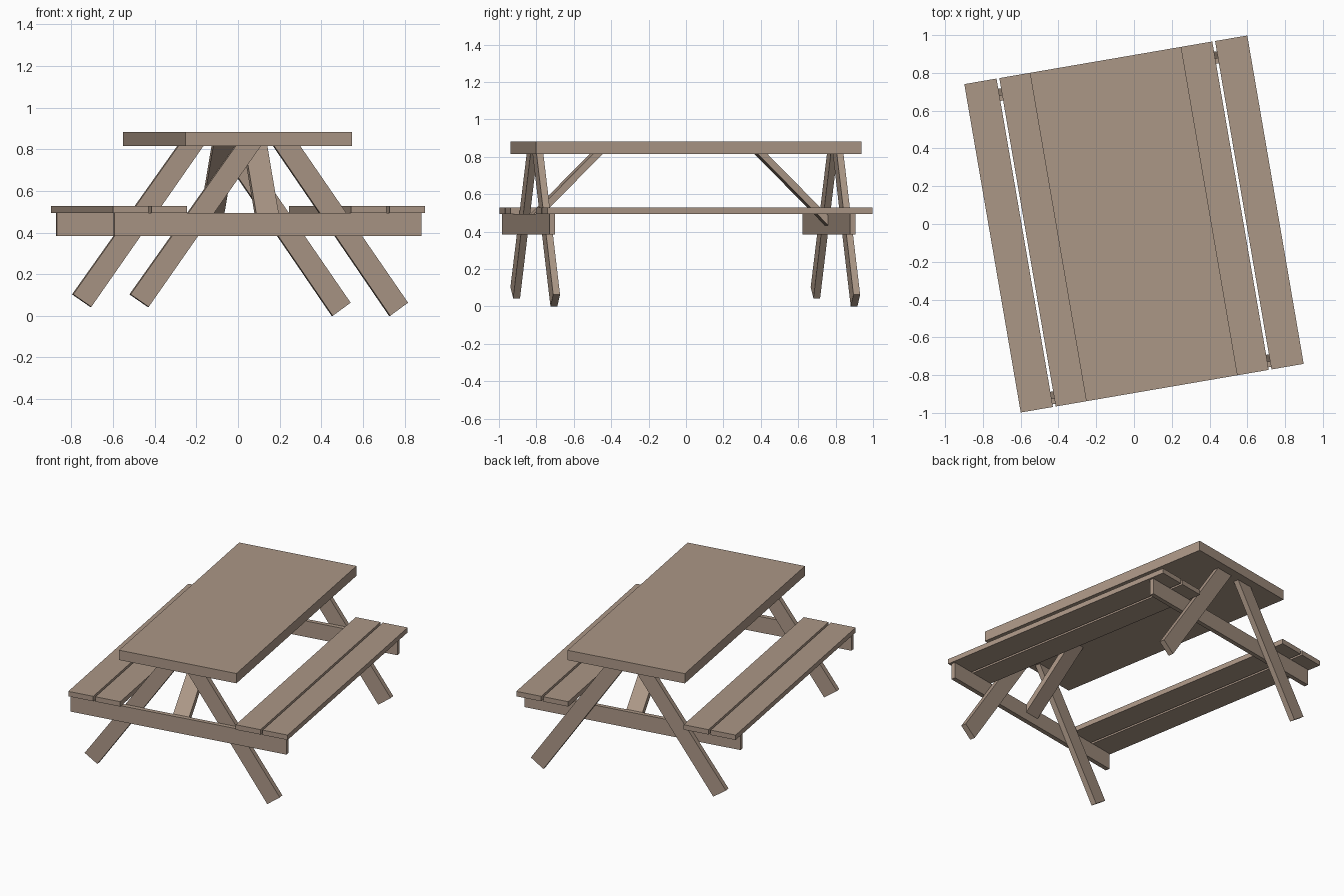
import bpy, bmesh, math
from mathutils import Matrix

old = bpy.data.objects.get("Cube")
if old:
    bpy.data.objects.remove(old, do_unlink=True)

COLOUR = (0.41, 0.31, 0.24, 1)
wood = bpy.data.materials.new("tan_wood")
wood.use_nodes = True
wood.diffuse_color = COLOUR
wood.node_tree.nodes["Principled BSDF"].inputs["Base Color"].default_value = COLOUR

# The whole table stands slightly turned about the vertical axis
TURN = Matrix.Rotation(math.radians(9.75), 4, "Z")


def prism(name, profile, start, end, axis="y"):
    """Extrude a side profile (pairs of across, height) along y or x."""
    bm = bmesh.new()

    def ring(d):
        return [bm.verts.new((a, d, z) if axis == "y" else (d, a, z)) for a, z in profile]

    near, far = ring(start), ring(end)
    bm.faces.new(near)
    bm.faces.new(far[::-1])
    n = len(profile)
    for i in range(n):
        j = (i + 1) % n
        bm.faces.new((near[i], far[i], far[j], near[j]))
    bmesh.ops.recalc_face_normals(bm, faces=bm.faces)
    mesh = bpy.data.meshes.new(name)
    bm.to_mesh(mesh)
    bm.free()
    mesh.materials.append(wood)
    obj = bpy.data.objects.new(name, mesh)
    obj.matrix_world = TURN
    bpy.context.collection.objects.link(obj)
    return obj


def board(name, x0, x1, y0, y1, z0, z1):
    return prism(name, [(x0, z0), (x1, z0), (x1, z1), (x0, z1)], y0, y1)


TOP_UNDER, SEAT_UNDER = 0.815, 0.494
HALF_LENGTH = 0.882

# Table top
board("table_top", -0.408, 0.405, -HALF_LENGTH, HALF_LENGTH, TOP_UNDER, 0.883)

# Two planks per bench
for side, s in (("right", -1), ("left", 1)):
    for part, a, b in (("inner", 0.4, 0.572), ("outer", 0.587, 0.76)):
        board(f"{side}_bench_{part}_plank", s * a, s * b,
              -HALF_LENGTH, HALF_LENGTH, SEAT_UNDER, 0.528)

# Slanted legs: square cut at the foot, level cut under the table top
LEGS = {
    "right": [(-0.667, 0.103), (-0.579, 0.043), (-0.033, TOP_UNDER), (-0.155, TOP_UNDER)],
    "left": [(0.598, 0), (0.685, 0.063), (0.160, TOP_UNDER), (0.033, TOP_UNDER)],
}

# Each end: leg span, beam span, and where the brace meets the table top
ENDS = (
    ("front", (-0.838, -0.801), (-0.868, -0.838), -0.488),
    ("back", (0.791, 0.827), (0.762, 0.791), 0.407),
)
for end, legs, beam, brace_top in ENDS:
    for side, profile in LEGS.items():
        prism(f"{end}_{side}_leg", profile, *legs)
    board(f"{end}_cross_beam", -0.752, 0.746, *beam, 0.384, SEAT_UNDER)

    # Diagonal brace running at 45 degrees from the beam to the table top
    foot = beam[1] if end == "front" else beam[0]
    drop = TOP_UNDER - abs(foot - brace_top)
    h = 0.026
    out = math.copysign(h, foot)
    prism(f"{end}_brace",
          [(foot, drop - h), (foot, drop + h),
           (brace_top + out, TOP_UNDER), (brace_top - out, TOP_UNDER)],
          -0.055, 0.055, axis="x")
